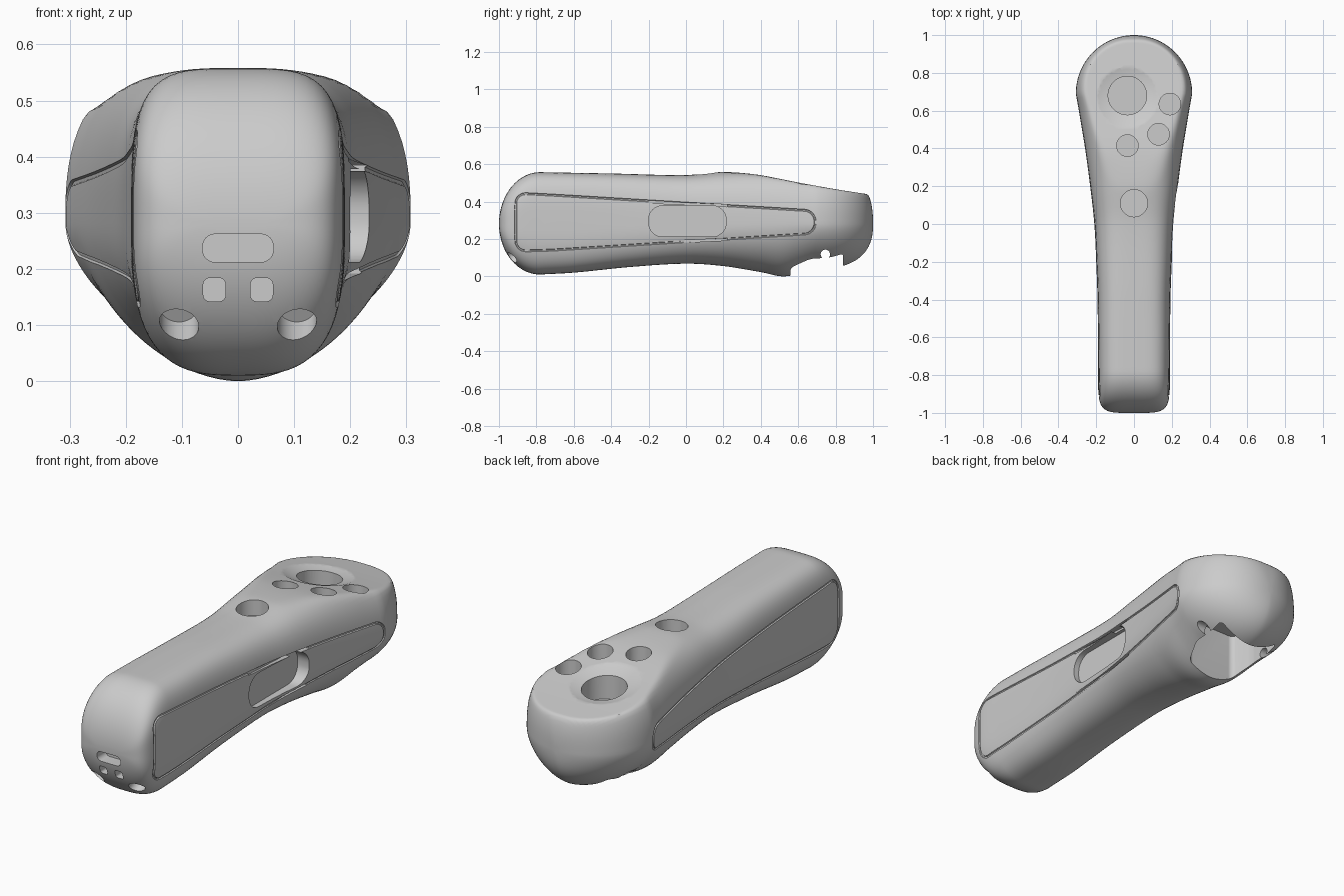
import bpy, bmesh, math
from mathutils import Vector, Matrix
from mathutils.bvhtree import BVHTree

cube = bpy.data.objects.get("Cube")
if cube:
    bpy.data.objects.remove(cube, do_unlink=True)

grey = bpy.data.materials.new("plain_grey")
grey.use_nodes = True
colour = (0.6, 0.6, 0.6, 1)
grey.diffuse_color = colour
grey.node_tree.nodes["Principled BSDF"].inputs["Base Color"].default_value = colour


def smooth(points, y):
    """Smooth curve through (y, value) points, clamped at both ends."""
    y = min(max(y, points[0][0]), points[-1][0])
    slope = lambda a, b: (b[1] - a[1]) / (b[0] - a[0])
    last = len(points) - 1
    i = next(k for k in range(last) if y <= points[k + 1][0])
    a, b = points[i], points[i + 1]
    ma = slope(points[max(i - 1, 0)], b)
    mb = slope(a, points[min(i + 2, last)])
    h = b[0] - a[0]
    t = (y - a[0]) / h
    return (a[1] * (1 + 2 * t) * (1 - t) ** 2 + b[1] * t * t * (3 - 2 * t)
            + h * (ma * t * (1 - t) ** 2 + mb * t * t * (t - 1)))


def link_mesh(name, bm):
    bmesh.ops.recalc_face_normals(bm, faces=bm.faces)
    mesh = bpy.data.meshes.new(name)
    bm.to_mesh(mesh)
    bm.free()
    obj = bpy.data.objects.new(name, mesh)
    bpy.context.scene.collection.objects.link(obj)
    return obj


# Body profiles along y
WIDTH = [(-.78, .19), (-.4, .193), (-.2, .2), (0, .21), (.2, .232), (.4, .259), (.6, .292), (.69, .308)]
TOP = [(-.78, .557), (-.4, .55), (0, .542), (.2, .56), (.5, .585), (.69, .59)]
BOTTOM = [(-.78, .01), (-.6, .02), (-.3, .05), (0, .068), (.2, .055), (.4, .023), (.53, 0), (.69, .04)]
FACET = [(-.5, .9), (0, .63), (.2, .568), (.4, .541), (.6, .502), (.8, .466), (1, .435)]
FRONT, BACK, MID, AROUND = -.78, .69, .28, 96


def section(y):
    """Rounded cross-section with a flattened, sloping thumb face."""
    w, top, low = smooth(WIDTH, y), smooth(TOP, y) - MID, MID - smooth(BOTTOM, y)
    if y < FRONT:
        u = (FRONT - y) / (1 + FRONT)
        w *= (1 - u ** 5) ** .2
        top, low = top * math.sqrt(1 - u * u), low * math.sqrt(1 - u * u)
    elif y > BACK:
        u = (y - BACK) / (1 - BACK)
        w *= math.sqrt(1 - u * u)
        k = (1 - u ** 2.5) ** .4
        top, low = top * k, low * k
    t = min(max((y + .6) / 1.2, 0), 1)
    ring = []
    for i in range(AROUND):
        a = 2 * math.pi * i / AROUND
        c, s = math.cos(a), math.sin(a)
        n = (4 - 1.3 * t) if s > 0 else (3 - 1.3 * t)
        r = (abs(c) ** n + abs(s) ** n) ** (-1 / n)
        z = MID + s * r * (top if s > 0 else low)
        limit, soft = smooth(FACET, y), .02
        h = max(soft - abs(z - limit), 0) / soft
        ring.append((c * r * w, y, min(z, limit) - h * h * soft / 4))
    return ring


bend = [math.sin(math.pi / 2 * i / 24) for i in range(24)] + [.9995]
stations = [FRONT - (1 + FRONT) * u for u in reversed(bend)]
stations += [FRONT + (BACK - FRONT) * i / 70 for i in range(1, 70)]
stations += [BACK + (1 - BACK) * u for u in bend]
bm = bmesh.new()
rings = [[bm.verts.new(p) for p in section(y)] for y in stations]
for a, b in zip(rings, rings[1:]):
    for i in range(AROUND):
        j = (i + 1) % AROUND
        bm.faces.new((a[i], a[j], b[j], b[i]))
bm.faces.new(rings[0])
bm.faces.new(rings[-1])
body = link_mesh("controller_body", bm)
body.data.materials.append(grey)
surface = BVHTree.FromPolygons([v.co.copy() for v in body.data.vertices],
                               [tuple(p.vertices) for p in body.data.polygons])


# Cutter helpers
def cut(tool):
    tool.hide_render = True
    mod = body.modifiers.new("cut", 'BOOLEAN')
    mod.operation, mod.solver, mod.object = 'DIFFERENCE', 'EXACT', tool
    bpy.context.view_layer.objects.active = body
    bpy.ops.object.modifier_apply(modifier=mod.name)
    bpy.data.objects.remove(tool, do_unlink=True)


def rounded(corners, radius, steps=8):
    """Polygon outline with rounded corners."""
    out = []
    pts = [Vector(c) for c in corners]
    for i, p in enumerate(pts):
        a = p + (pts[i - 1] - p).normalized() * radius
        b = p + (pts[(i + 1) % len(pts)] - p).normalized() * radius
        for k in range(steps + 1):
            t = k / steps
            # pull control point so the corner is close to a true arc
            w = 2 * t * (1 - t) * .7071
            total = (1 - t) ** 2 + w + t * t
            out.append((a * (1 - t) ** 2 + p * w + b * t * t) / total)
    return out


def box(x0, x1, y0, y1):
    return [(x0, y0), (x1, y0), (x1, y1), (x0, y1)]


def prism(axis, outline, start, end):
    """Extrude an outline along the named axis."""
    place = {'x': lambda p, d: (d, p[0], p[1]),
             'y': lambda p, d: (p[0], d, p[1]),
             'z': lambda p, d: (p[0], p[1], d)}[axis]
    bm = bmesh.new()
    a = [bm.verts.new(place(p, start)) for p in outline]
    b = [bm.verts.new(place(p, end)) for p in outline]
    bm.faces.new(a)
    bm.faces.new(b)
    for i in range(len(a)):
        bm.faces.new((a[i - 1], a[i], b[i], b[i - 1]))
    cut(link_mesh("cutter", bm))


def drill(centre, direction, radius, length):
    bm = bmesh.new()
    turn = Vector(direction).to_track_quat('Z', 'Y').to_matrix().to_4x4()
    bmesh.ops.create_cone(bm, cap_ends=True, segments=48, radius1=radius, radius2=radius,
                          depth=length, matrix=Matrix.Translation(centre) @ turn)
    cut(link_mesh("cutter", bm))


# Grooves around the side panels
panel = rounded([(-.91, .135), (-.72, .14), (.69, .23), (.69, .35), (-.72, .435), (-.91, .445)], .055)
for side in (1, -1):
    path = []
    for i, p in enumerate(panel):
        q = panel[(i + 1) % len(panel)]
        n = max(1, int((q - p).length / .03))
        for k in range(n):
            y, z = p.lerp(q, k / n)
            hit = surface.ray_cast(Vector((side, y, z)), Vector((-side, 0, 0)))[0]
            path.append(hit)
    curve = bpy.data.curves.new("groove", 'CURVE')
    curve.dimensions, curve.bevel_depth, curve.bevel_resolution = '3D', .006, 1
    line = curve.splines.new('POLY')
    line.points.add(len(path) - 1)
    for point, co in zip(line.points, path):
        point.co = (*co, 1)
    line.use_cyclic_u = True
    temp = bpy.data.objects.new("groove", curve)
    bm = bmesh.new()
    bm.from_mesh(bpy.data.meshes.new_from_object(temp))
    bpy.data.objects.remove(temp)
    cut(link_mesh("cutter", bm))

# Left side slot with a slit above and below it
prism('x', rounded(box(-.2, .215, .212, .378), .075), .172, .4)
for z, tilt in ((.398, -.02), (.178, .02)):
    prism('x', [(-.2, z - .006), (.22, z - .006 + tilt), (.22, z + .006 + tilt), (-.2, z + .006)], .19, .4)

# Thumb dish, stick well and button wells
bm = bmesh.new()
bmesh.ops.create_uvsphere(bm, u_segments=96, v_segments=96, radius=.5,
                          matrix=Matrix.Translation((-.035, .755, .955)))
cut(link_mesh("cutter", bm))
drill((-.035, .68, .5), (0, 0, 1), .102, .26)
for x, y, r, floor in ((.19, .635, .057, .43), (.13, .475, .057, .46),
                       (-.035, .415, .057, .47), (0, .11, .072, .48)):
    drill((x, y, floor + .1), (0, 0, 1), r, .2)

# Trigger opening underneath and its pin holes
prism('z', rounded([(-.13, .56), (.13, .56), (.17, .66), (.17, .84), (-.17, .84), (-.17, .66)], .02), -.1, .27)
drill((0, .745, .118), (1, 0, 0), .025, .8)

# Front end port, strap slots and screw holes
prism('y', rounded(box(-.063, .063, .212, .262), .022), -1.1, -.93)
for side in (1, -1):
    prism('y', rounded(box(side * .042 - .02, side * .042 + .02, .142, .184), .012), -1.1, -.92)
    drill((side * .105, -.95, .09), (0, .85, .5), .035, .18)

# Smooth shading with sharp cut edges
bpy.ops.object.select_all(action='DESELECT')
body.select_set(True)
bpy.context.view_layer.objects.active = body
bpy.ops.object.shade_smooth_by_angle(angle=math.radians(35))
